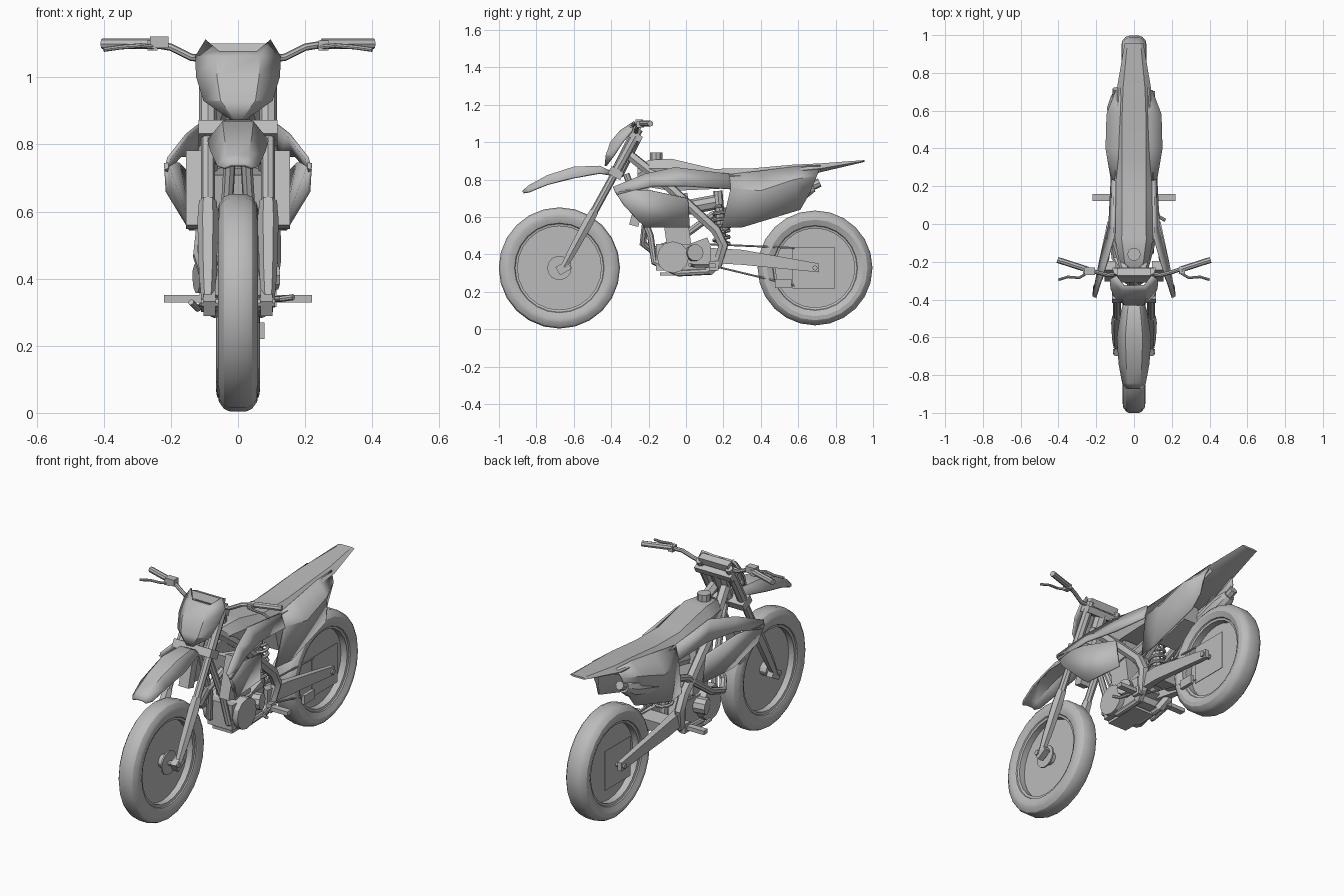
import bpy
import bmesh
import math
from mathutils import Matrix, Vector

cube = bpy.data.objects.get("Cube")
if cube:
    bpy.data.objects.remove(cube, do_unlink=True)

grey = bpy.data.materials.new("plain_grey")
grey.use_nodes = True
colour = (0.5, 0.5, 0.5, 1)
grey.diffuse_color = colour
grey.node_tree.nodes["Principled BSDF"].inputs["Base Color"].default_value = colour
parts = []


def finish(obj, mirror=False):
    """Give a part its material and, if paired, its mirrored twin."""
    obj.data.materials.clear()
    obj.data.materials.append(grey)
    if mirror:
        obj.modifiers.new("mirror", 'MIRROR').use_mirror_merge = False
    parts.append(obj)
    return obj


def from_bmesh(name, bm, mirror=False, thick=0):
    bmesh.ops.recalc_face_normals(bm, faces=bm.faces)
    mesh = bpy.data.meshes.new(name)
    bm.to_mesh(mesh)
    bm.free()
    obj = bpy.data.objects.new(name, mesh)
    bpy.context.collection.objects.link(obj)
    if thick:
        solid = obj.modifiers.new("solidify", 'SOLIDIFY')
        solid.thickness = thick
        solid.offset = 0
    return finish(obj, mirror)


def skin(name, rows, closed=False, mirror=False, thick=0):
    """Quads between rows of points; closed rows make a capped loft."""
    bm = bmesh.new()
    grid = [[bm.verts.new(p) for p in row] for row in rows]
    count = len(rows[0])
    for a, b in zip(grid, grid[1:]):
        for i in range(count if closed else count - 1):
            j = (i + 1) % count
            bm.faces.new((a[i], a[j], b[j], b[i]))
    if closed:
        bm.faces.new(grid[0])
        bm.faces.new(grid[-1])
    return from_bmesh(name, bm, mirror, thick)


def box(name, centre, size, tilt=0, mirror=False):
    bm = bmesh.new()
    place = (Matrix.Translation(centre) @ Matrix.Rotation(math.radians(tilt), 4, 'X')
             @ Matrix.Diagonal((*size, 1)))
    bmesh.ops.create_cube(bm, size=1, matrix=place)
    return from_bmesh(name, bm, mirror)


def tube(name, points, radius, mirror=False, radii=None, sides=2):
    """Round bar along a path, optionally with a varying radius."""
    curve = bpy.data.curves.new(name, 'CURVE')
    curve.dimensions = '3D'
    curve.bevel_depth = radius
    curve.bevel_resolution = sides
    curve.use_fill_caps = True
    spline = curve.splines.new('POLY')
    spline.points.add(len(points) - 1)
    for i, p in enumerate(points):
        spline.points[i].co = (*p, 1)
        spline.points[i].radius = radii[i] if radii else 1
    obj = bpy.data.objects.new(name, curve)
    bpy.context.collection.objects.link(obj)
    bpy.ops.object.select_all(action='DESELECT')
    obj.select_set(True)
    bpy.context.view_layer.objects.active = obj
    bpy.ops.object.convert(target='MESH')
    return finish(bpy.context.view_layer.objects.active, mirror)


def wheel(name, y, z, radius, half):
    """Tyre, rim and thin web turned about the axle."""
    profile = [(1, 0.4), (0.975, 0.7), (0.91, 0.95), (0.84, 1), (0.74, 0.8),
               (0.73, 0.7), (0.69, 0.65), (0.69, 0.08), (0.03, 0.08)]
    profile = [(r, -w) for r, w in reversed(profile)] + profile
    rows = []
    for i in range(25):
        a = math.tau * i / 24
        rows.append([(w * half, y + r * radius * math.cos(a), z + r * radius * math.sin(a))
                     for r, w in profile])
    bm = bmesh.new()
    grid = [[bm.verts.new(p) for p in row] for row in rows[:-1]]
    for i, a in enumerate(grid):
        b = grid[(i + 1) % len(grid)]
        for k in range(len(profile) - 1):
            bm.faces.new((a[k], a[k + 1], b[k + 1], b[k]))
    from_bmesh(name, bm)


# Wheels, hubs and rear sprocket plates
axle_z = 0.328
front_y, rear_y = -0.677, 0.69
wheel("front_wheel", front_y, axle_z, 0.324, 0.06)
wheel("rear_wheel", rear_y, axle_z, 0.307, 0.066)
for end, y in (("front", front_y), ("rear", rear_y)):
    tube(end + "_hub", [(-0.045, y, axle_z), (0.045, y, axle_z)], 0.035, sides=4)
    tube(end + "_axle", [(-0.11, y, axle_z), (0.11, y, axle_z)], 0.014)
tube("front_brake_disc", [(0.042, front_y, axle_z), (0.05, front_y, axle_z)], 0.065, sides=5)
box("sprocket_plate", (0.055, 0.683, axle_z), (0.004, 0.225, 0.22), mirror=True)

# Forks, guards and clamps along the raked steering line
bottom, top = Vector((0.09, -0.65, 0.34)), Vector((0.09, -0.25, 1.07))
at = bottom.lerp
tube("fork_upper", [at(top, 0.35), top], 0.021, mirror=True)
tube("fork_sleeve", [at(top, 0.68), at(top, 0.95)], 0.026, mirror=True)
tube("fork_guard", [at(top, t) for t in (-0.01, 0.1, 0.32, 0.4)], 0.031, mirror=True,
     radii=[0.6, 0.85, 1, 0.85], sides=1)
box("axle_lug", (0.085, -0.655, axle_z), (0.035, 0.07, 0.05), 30, mirror=True)
box("lower_clamp", (0, -0.375, 0.835), (0.235, 0.075, 0.045), -28)
box("upper_clamp", (0, -0.27, 1.03), (0.225, 0.07, 0.035), -28)
tube("steering_stem", [(0, -0.37, 0.83), (0, -0.27, 1.03)], 0.036)

# Handlebar and controls
tube("handlebar", [(0, -0.265, 1.055), (0.1, -0.265, 1.055), (0.14, -0.27, 1.06),
                   (0.2, -0.255, 1.09), (0.26, -0.235, 1.1)], 0.011, mirror=True)
tube("grip", [(0.25, -0.24, 1.1), (0.405, -0.19, 1.1)], 0.016, mirror=True)
tube("hand_lever", [(0.24, -0.255, 1.09), (0.29, -0.285, 1.095), (0.35, -0.28, 1.09),
                    (0.4, -0.295, 1.083)], 0.007, mirror=True)
box("lever_perch", (0.255, -0.245, 1.095), (0.03, 0.04, 0.03), mirror=True)
box("brake_reservoir", (-0.235, -0.25, 1.105), (0.055, 0.04, 0.035))
box("bar_pad", (0, -0.262, 1.075), (0.18, 0.04, 0.04), -20)

# Number plate with two raised ears
plate = [(0.875, 0.02, -0.43, -0.425), (0.93, 0.1, -0.425, -0.385),
         (1.0, 0.122, -0.4, -0.34), (1.06, 0.125, -0.35, -0.29)]
rows = [[(-w, e, z), (-w / 2, y, z), (w / 2, y, z), (w, e, z)] for z, w, y, e in plate]
rows.append([(-0.095, -0.275, 1.11), (-0.055, -0.325, 1.075),
             (0.055, -0.325, 1.075), (0.095, -0.275, 1.11)])
skin("number_plate", rows, thick=0.01)

# Front fender
fender = [(-0.87, 0.04, 0.738, 0.73), (-0.84, 0.06, 0.765, 0.735), (-0.74, 0.078, 0.82, 0.775),
          (-0.6, 0.088, 0.865, 0.81), (-0.46, 0.065, 0.87, 0.835), (-0.4, 0.045, 0.84, 0.825)]
skin("front_fender", [[(-w, y, low), (-w / 2, y, z), (w / 2, y, z), (w, y, low)]
                      for y, w, z, low in fender], thick=0.01)

# Tank, seat and tail as one loft
body = [(-0.26, 0.03, 0.87, 0.05, 0.83, 0.03, 0.78), (-0.2, 0.05, 0.905, 0.08, 0.86, 0.05, 0.76),
        (-0.08, 0.065, 0.912, 0.1, 0.86, 0.08, 0.74), (0.15, 0.063, 0.858, 0.105, 0.82, 0.08, 0.75),
        (0.35, 0.063, 0.86, 0.1, 0.82, 0.08, 0.76), (0.57, 0.063, 0.88, 0.09, 0.845, 0.075, 0.79),
        (0.72, 0.058, 0.887, 0.09, 0.86, 0.06, 0.84), (0.955, 0.035, 0.905, 0.05, 0.9, 0.03, 0.895)]
rows = []
for y, w, z, mid_w, mid_z, low_w, low_z in body:
    half = [(w, y, z), (mid_w, y, mid_z), (low_w, y, low_z)]
    rows.append(half + [(-x, a, b) for x, a, b in reversed(half)])
skin("tank_seat_and_tail", rows, closed=True)
tube("fuel_cap", [(0, -0.16, 0.89), (0, -0.16, 0.945)], 0.035, sides=3)

# Side panels and radiator shrouds
skin("side_panel", [
    [(0.09, 0.22, 0.825), (0.118, 0.24, 0.755), (0.1, 0.19, 0.545)],
    [(0.08, 0.4, 0.845), (0.145, 0.4, 0.74), (0.115, 0.3, 0.545)],
    [(0.07, 0.59, 0.868), (0.14, 0.58, 0.8), (0.11, 0.61, 0.64)],
    [(0.07, 0.72, 0.875), (0.095, 0.7, 0.82), (0.09, 0.655, 0.72)]], mirror=True, thick=0.012)
skin("shroud_upper", [
    [(0.205, -0.39, 0.76), (0.215, -0.37, 0.72)], [(0.15, -0.22, 0.83), (0.175, -0.18, 0.765)],
    [(0.105, -0.06, 0.865), (0.13, 0, 0.765)], [(0.1, 0.23, 0.83), (0.118, 0.24, 0.75)]],
    mirror=True, thick=0.012)
skin("shroud_lower", [
    [(0.215, -0.385, 0.745), (0.21, -0.33, 0.66)], [(0.18, -0.2, 0.745), (0.14, -0.22, 0.545)],
    [(0.135, 0.01, 0.7), (0.12, 0.02, 0.545)]], mirror=True, thick=0.012)
box("radiator", (0.125, -0.25, 0.665), (0.06, 0.05, 0.23), -15, mirror=True)

# Frame
tube("main_spar", [(0.03, -0.3, 0.93), (0.085, -0.1, 0.77), (0.1, 0.16, 0.53), (0.1, 0.2, 0.45),
                   (0.085, 0.17, 0.35), (0.07, 0.12, 0.31)], 0.028, mirror=True, sides=1)
tube("cradle", [(0.02, -0.32, 0.83), (0.04, -0.19, 0.5), (0.06, -0.17, 0.36), (0.07, -0.04, 0.3),
                (0.07, 0.14, 0.31)], 0.018, mirror=True)
tube("subframe", [(0.06, 0.08, 0.76), (0.065, 0.6, 0.81), (0.08, 0.2, 0.53)], 0.013, mirror=True)

# Engine
box("crankcase", (0, -0.02, 0.385), (0.15, 0.28, 0.14))
box("gearbox", (0, 0.08, 0.41), (0.14, 0.12, 0.13), 20)
box("cylinder", (0, -0.05, 0.54), (0.12, 0.13, 0.2), 8)
box("cylinder_head", (0, -0.06, 0.67), (0.14, 0.15, 0.1), 8)
tube("engine_cover", [(-0.11, -0.07, 0.385), (0.105, -0.07, 0.385)], 0.085, sides=4)
tube("clutch_cover", [(-0.125, -0.01, 0.4), (0.115, 0.05, 0.41)], 0.045, sides=3)
box("skid_plate", (0, -0.03, 0.295), (0.12, 0.22, 0.015))
tube("intake", [(0, 0, 0.65), (0, 0.16, 0.68)], 0.04)
box("air_box", (0, 0.36, 0.7), (0.12, 0.22, 0.16), 15)

# Exhaust
tube("header_pipe", [(0, -0.13, 0.63), (-0.03, -0.22, 0.55), (-0.07, -0.23, 0.46),
                     (-0.1, -0.18, 0.42), (-0.115, -0.05, 0.47), (-0.1, 0.14, 0.61),
                     (-0.085, 0.3, 0.66)], 0.02)
tube("muffler", [(-0.08, 0.28, 0.645), (-0.085, 0.36, 0.66), (-0.09, 0.62, 0.74),
                 (-0.09, 0.68, 0.765)], 0.052, radii=[0.5, 1, 1, 0.6], sides=3)
tube("muffler_tip", [(-0.09, 0.66, 0.76), (-0.09, 0.715, 0.785)], 0.024)

# Swingarm, chain and shock
skin("swingarm", [[(x, y, z) for x, z in ((a, low), (b, low), (b, high), (a, high))]
                  for y, a, b, low, high in ((0.13, 0.04, 0.09, 0.355, 0.435),
                                             (0.3, 0.07, 0.105, 0.345, 0.425),
                                             (0.71, 0.075, 0.1, 0.305, 0.352))],
     closed=True, mirror=True)
box("swingarm_bridge", (0, 0.27, 0.39), (0.17, 0.09, 0.06), -8)
tube("chain_upper", [(0.06, 0.12, 0.455), (0.06, 0.58, 0.435)], 0.005)
tube("chain_lower", [(0.06, 0.12, 0.345), (0.06, 0.58, 0.235)], 0.005)
tube("shock_body", [(0, 0.2, 0.38), (0, 0.17, 0.74)], 0.025)
coil = [(0.042 * math.cos(i * math.tau / 10), 0.19 + 0.042 * math.sin(i * math.tau / 10),
         0.45 + i * 0.0035) for i in range(61)]
tube("shock_spring", coil, 0.009, sides=1)

# Foot controls
box("foot_peg", (0.165, 0.14, 0.34), (0.11, 0.035, 0.022), mirror=True)
box("peg_bracket", (0.1, 0.15, 0.34), (0.03, 0.05, 0.05), mirror=True)
tube("shift_lever", [(0.11, 0.12, 0.34), (0.13, 0.04, 0.34), (0.165, 0.02, 0.345)], 0.009)
tube("brake_pedal", [(-0.11, 0.13, 0.32), (-0.12, 0.02, 0.31), (-0.14, -0.02, 0.33)], 0.009)
box("chain_guide", (0.07, 0.52, 0.245), (0.018, 0.09, 0.05))

bpy.ops.object.select_all(action='DESELECT')
for part in parts:
    part.select_set(True)
bpy.context.view_layer.objects.active = parts[0]
bpy.ops.object.shade_smooth_by_angle(angle=math.radians(30))
